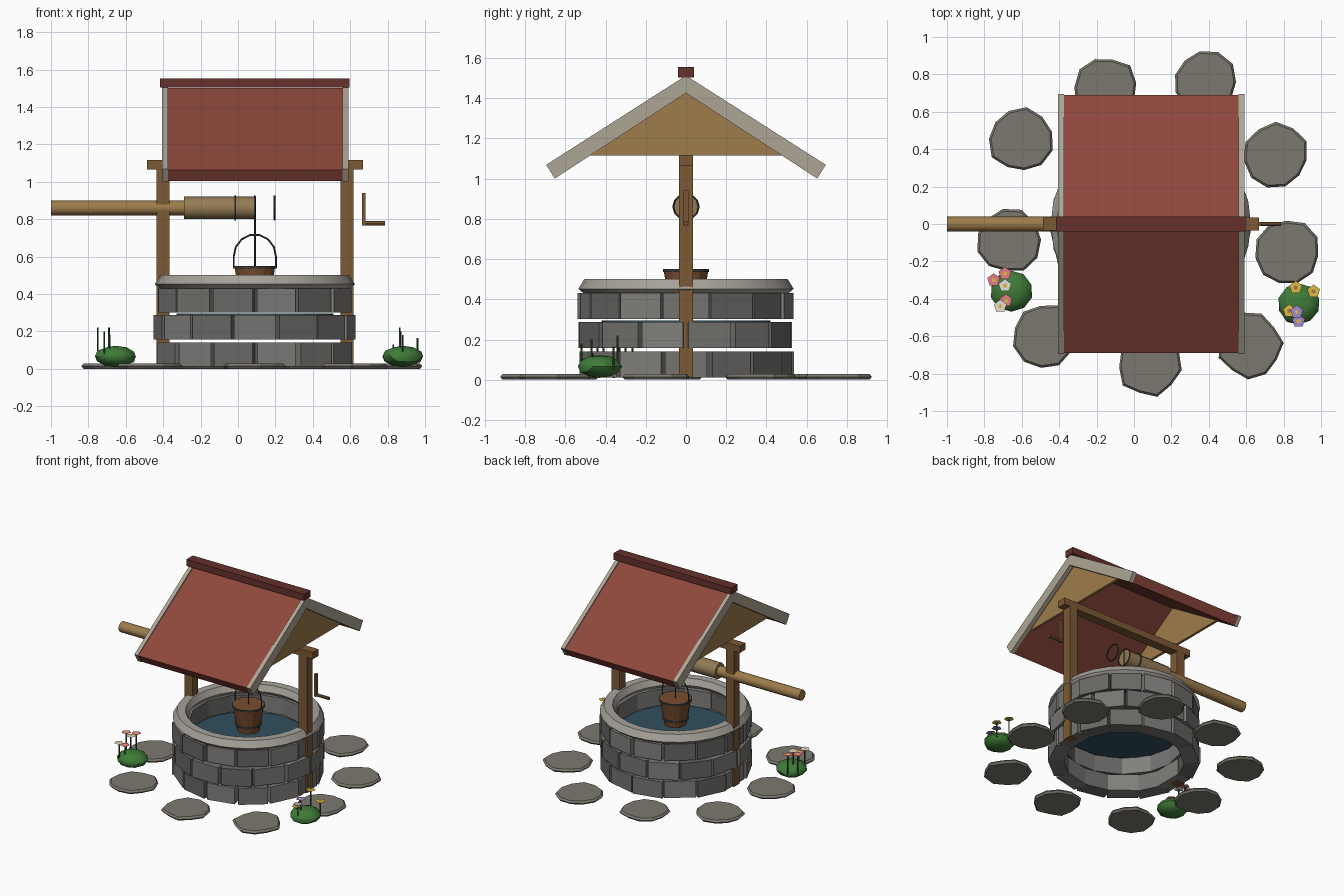
import bpy, bmesh, random
from math import sin, cos, pi
from mathutils import Vector, Matrix

if "Cube" in bpy.data.objects:
    bpy.data.objects.remove(bpy.data.objects["Cube"])

random.seed(4)
CX = 0.09  # well axis


def mat(name, r, g, b):
    m = bpy.data.materials.new(name)
    m.diffuse_color = (r, g, b, 1)
    m.use_nodes = True
    m.node_tree.nodes["Principled BSDF"].inputs["Base Color"].default_value = m.diffuse_color
    return m


STONES = [mat(f"stone_{i}", v, v * 0.97, v * 0.92) for i, v in enumerate((0.14, 0.18, 0.22))]
CAP = mat("cap_stone", 0.38, 0.36, 0.32)
PAVE = mat("paving", 0.2, 0.19, 0.16)
WOOD = mat("wood", 0.2, 0.1, 0.035)
PALE = mat("pale_wood", 0.34, 0.2, 0.07)
DRUM = mat("drum_wood", 0.3, 0.2, 0.09)
RED = mat("roof_red", 0.27, 0.065, 0.045)
DARKRED = mat("ridge_red", 0.13, 0.03, 0.025)
TRIM = mat("trim", 0.42, 0.38, 0.3)
WATER = mat("water", 0.03, 0.08, 0.11)
PAIL = mat("bucket_wood", 0.19, 0.075, 0.03)
IRON = mat("iron", 0.05, 0.05, 0.05)
GREEN = mat("leaf", 0.05, 0.2, 0.04)
STEM = mat("stem", 0.03, 0.09, 0.03)
PINK = mat("pink", 0.8, 0.2, 0.25)
WHITE = mat("white", 0.8, 0.75, 0.7)
YELLOW = mat("yellow", 0.75, 0.5, 0.05)
PURPLE = mat("purple", 0.35, 0.25, 0.65)


def finish(name, bm, m, smooth=False):
    bmesh.ops.recalc_face_normals(bm, faces=bm.faces)
    me = bpy.data.meshes.new(name)
    bm.to_mesh(me)
    bm.free()
    me.materials.append(m)
    ob = bpy.data.objects.new(name, me)
    bpy.context.collection.objects.link(ob)
    if smooth:
        bpy.ops.object.select_all(action='DESELECT')
        ob.select_set(True)
        bpy.context.view_layer.objects.active = ob
        bpy.ops.object.shade_smooth_by_angle(angle=0.55)
    return ob


def box(name, lo, hi, m, mtx=Matrix()):
    lo, hi = Vector(lo), Vector(hi)
    bm = bmesh.new()
    bmesh.ops.create_cube(bm, size=1, matrix=mtx @ Matrix.Translation((lo + hi) / 2) @ Matrix.Diagonal((*(hi - lo), 1)))
    return finish(name, bm, m)


def cyl(name, a, b, r1, r2, n, m, smooth=False):
    a, b = Vector(a), Vector(b)
    d = b - a
    bm = bmesh.new()
    bmesh.ops.create_cone(bm, cap_ends=True, segments=n, radius1=r1, radius2=r2, depth=d.length,
                          matrix=Matrix.Translation((a + b) / 2) @ d.to_track_quat('Z', 'Y').to_matrix().to_4x4())
    return finish(name, bm, m, smooth)


def prism(name, pts, x0, x1, m):
    # (y, z) outline extruded along x
    bm = bmesh.new()
    f = bm.faces.new([bm.verts.new((x0, y, z)) for y, z in pts])
    g = bmesh.ops.extrude_face_region(bm, geom=[f])['geom']
    bmesh.ops.translate(bm, verts=[v for v in g if isinstance(v, bmesh.types.BMVert)], vec=(x1 - x0, 0, 0))
    return finish(name, bm, m)


def lathe(name, prof, n, m, mtx):
    # closed (radius, height) loop turned about z
    bm = bmesh.new()
    rings = [[bm.verts.new(mtx @ Vector((r * cos(2 * pi * i / n), r * sin(2 * pi * i / n), z))) for r, z in prof]
             for i in range(n)]
    k = len(prof)
    for i in range(n):
        p, q = rings[i], rings[(i + 1) % n]
        for j in range(k):
            bm.faces.new((p[j], q[j], q[(j + 1) % k], p[(j + 1) % k]))
    return finish(name, bm, m, True)


def tube(name, pts, r, m):
    cu = bpy.data.curves.new(name, 'CURVE')
    cu.dimensions = '3D'
    cu.bevel_depth, cu.bevel_resolution, cu.use_fill_caps = r, 1, True
    sp = cu.splines.new('POLY')
    sp.points.add(len(pts) - 1)
    for p, c in zip(sp.points, pts):
        p.co = (*c, 1)
    cu.materials.append(m)
    bpy.context.collection.objects.link(bpy.data.objects.new(name, cu))


# Well wall: three courses of separate blocks
N = 14
for c, (z0, z1, r) in enumerate(((0.012, 0.14, 0.52), (0.157, 0.287, 0.53), (0.302, 0.43, 0.52))):
    for i in range(N):
        a = 2 * pi * (i + (0.5 if c == 1 else 0)) / N
        ro = r + random.uniform(-0.008, 0.008)
        w = 0.11 + random.uniform(-0.006, 0.004)
        box(f"wall_block_{c}_{i}", (ro - 0.11, -w, z0), (ro, w, z1), random.choice(STONES),
            Matrix.Translation((CX, 0, 0)) @ Matrix.Rotation(a, 4, 'Z'))

# Coping ring and water
at = Matrix.Translation((CX, 0, 0))
lathe("coping_ring", [(0.42, 0.455), (0.445, 0.5), (0.505, 0.5), (0.535, 0.452), (0.51, 0.43), (0.44, 0.43)], 28, CAP, at)
cyl("water", (CX, 0, 0.283), (CX, 0, 0.295), 0.42, 0.42, 28, WATER)

# Posts and crossbeam
for s, side in ((-1, "left"), (1, "right")):
    x = CX + s * 0.492
    box(f"{side}_post", (x - 0.035, -0.035, 0.01), (x + 0.035, 0.035, 1.07), WOOD)
box("crossbeam", (-0.487, -0.035, 1.065), (0.668, 0.035, 1.117), WOOD)

# Roof: two slabs, end trim, gables, ridge cap
for s, side in ((-1, "front"), (1, "back")):
    prism(f"{side}_roof_slab", [(0, 1.5), (s * 0.69, 1.064), (s * 0.652, 1.003), (0, 1.425)], -0.38, 0.56, RED)
    for x, end in ((-0.405, "left"), (0.56, "right")):
        prism(f"{side}_{end}_trim", [(0, 1.512), (s * 0.695, 1.068), (s * 0.652, 1.0), (0, 1.425)], x, x + 0.03, TRIM)
for x, end in ((-0.375, "left"), (0.535, "right")):
    prism(f"{end}_gable", [(0, 1.427), (0.478, 1.115), (-0.478, 1.115)], x, x + 0.02, PALE)
box("ridge_cap", (-0.417, -0.04, 1.503), (0.597, 0.04, 1.553), DARKRED)

# Windlass: shaft, drum, rope coils, crank
cyl("windlass_shaft", (-1, 0, 0.86), (0.085, 0, 0.86), 0.04, 0.04, 12, PALE, True)
cyl("windlass_drum", (-0.29, 0, 0.86), (0.09, 0, 0.86), 0.06, 0.06, 12, DRUM, True)
for i, x in enumerate((-0.015, 0.09, 0.195)):
    lathe(f"rope_coil_{i}", [(0.063 + 0.005 * cos(t * pi / 3), 0.005 * sin(t * pi / 3)) for t in range(6)], 12, IRON,
          Matrix.Translation((x, 0, 0.86)) @ Matrix.Rotation(pi / 2, 4, 'Y'))
box("crank_arm", (0.662, -0.012, 0.767), (0.681, 0.012, 0.94), WOOD)
cyl("crank_grip", (0.665, 0, 0.778), (0.785, 0, 0.778), 0.012, 0.012, 8, WOOD)

# Bucket with band, bail and rope
cyl("bucket", (CX, 0, 0.35), (CX, 0, 0.55), 0.08, 0.112, 14, PAIL)
for i, (z, r) in enumerate(((0.543, 0.113), (0.40, 0.09))):
    lathe(f"bucket_band_{i}", [(r - 0.006, z - 0.007), (r + 0.004, z - 0.007), (r + 0.005, z + 0.007), (r - 0.006, z + 0.007)],
          14, IRON, at)
tube("bucket_bail", [(CX - 0.113, 0, 0.55)] +
     [(CX - 0.113 * cos(t * pi / 7), 0, 0.6 + 0.118 * sin(t * pi / 7)) for t in range(8)] +
     [(CX + 0.113, 0, 0.55)], 0.005, IRON)
tube("rope", [(CX, 0, 0.55), (CX, 0, 0.92)], 0.005, IRON)

# Paving stones around the well
for i, (x, y) in enumerate(((-0.15, 0.72), (0.38, 0.755), (0.76, 0.365), (0.82, -0.15), (0.62, -0.65),
                            (0.08, -0.75), (-0.475, -0.6), (-0.67, -0.09), (-0.605, 0.45))):
    bm = bmesh.new()
    rs = [random.uniform(0.16, 0.182) for _ in range(11)]
    ph = random.uniform(0, 0.5)
    rows = [[bm.verts.new((x + k * r * cos(ph + 2 * pi * j / 11), y + k * r * sin(ph + 2 * pi * j / 11), z))
             for j, r in enumerate(rs)] for k, z in ((0.93, 0), (1, 0.014), (0.93, 0.028))]
    bm.faces.new(rows[0])
    bm.faces.new(rows[2])
    for p, q in zip(rows, rows[1:]):
        for j in range(11):
            bm.faces.new((p[j], p[(j + 1) % 11], q[(j + 1) % 11], q[j]))
    finish(f"paving_stone_{i}", bm, PAVE)


# Flowering bushes
def disc(name, x, y, z, r, m, n=5):
    bm = bmesh.new()
    bmesh.ops.create_circle(bm, cap_ends=True, segments=n, radius=r, matrix=Matrix.Translation((x, y, z)))
    finish(name, bm, m)


def bush(name, x, y, r, flowers):
    bm = bmesh.new()
    bmesh.ops.create_icosphere(bm, subdivisions=2, radius=1,
                               matrix=Matrix.Translation((x, y, 0.066)) @ Matrix.Diagonal((r, r, 0.057, 1)))
    for v in bm.verts:
        v.co.x = x + (v.co.x - x) * random.uniform(0.95, 1.03)
        v.co.y = y + (v.co.y - y) * random.uniform(0.95, 1.03)
    finish(name, bm, GREEN, True)
    for i, (fx, fy, fz, m) in enumerate(flowers):
        cyl(f"{name}_stem_{i}", (fx, fy, 0.05), (fx, fy, fz), 0.005, 0.005, 6, STEM)
        disc(f"{name}_petals_{i}", fx, fy, fz + 0.001, 0.036, m)
        disc(f"{name}_centre_{i}", fx, fy, fz + 0.003, 0.012, YELLOW if m is not YELLOW else PALE, 6)


bush("left_bush", -0.655, -0.36, 0.113, [(-0.75, -0.3, 0.22, PINK), (-0.69, -0.265, 0.215, PINK),
     (-0.69, -0.33, 0.22, WHITE), (-0.685, -0.41, 0.18, PINK), (-0.715, -0.44, 0.2, WHITE)])
bush("right_bush", 0.88, -0.43, 0.112, [(0.865, -0.34, 0.22, YELLOW), (0.96, -0.36, 0.165, YELLOW),
     (0.87, -0.47, 0.2, PURPLE), (0.88, -0.52, 0.18, PURPLE), (0.83, -0.465, 0.13, YELLOW)])
